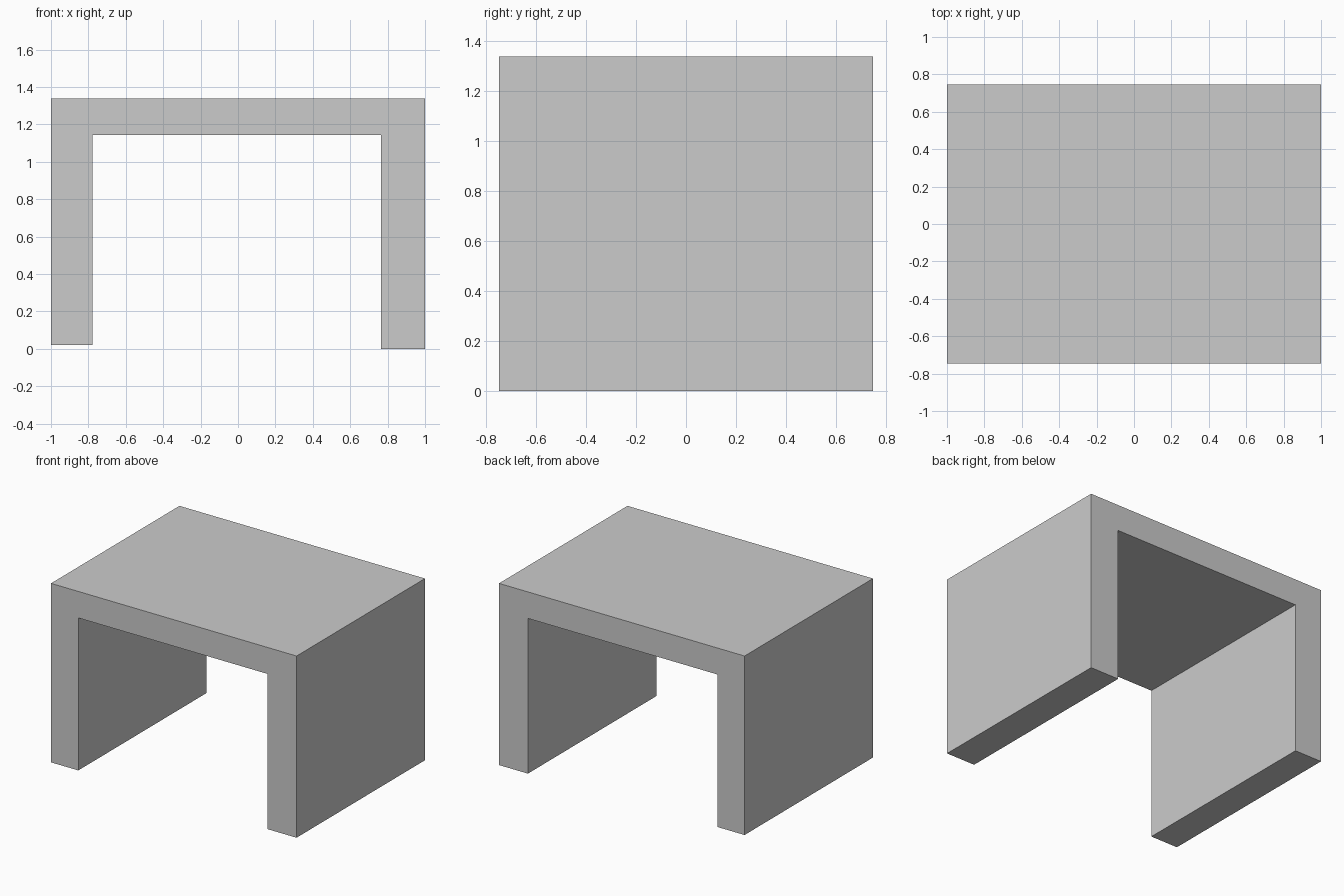
import bpy, bmesh

if "Cube" in bpy.data.objects:
    bpy.data.objects.remove(bpy.data.objects["Cube"])

DEPTH = 1.494

# Front outline: thick top with two slightly unequal legs
profile = [(-1, 0.02), (-0.778, 0.02), (-0.778, 1.143), (0.765, 1.143),
           (0.765, 0), (1, 0), (1, 1.338), (-1, 1.338)]

# Extrude the outline from front to back
bm = bmesh.new()
front = bm.faces.new([bm.verts.new((x, -DEPTH / 2, z)) for x, z in profile])
result = bmesh.ops.extrude_face_region(bm, geom=[front], use_keep_orig=True)
back_verts = [g for g in result["geom"] if isinstance(g, bmesh.types.BMVert)]
bmesh.ops.translate(bm, verts=back_verts, vec=(0, DEPTH, 0))
bmesh.ops.recalc_face_normals(bm, faces=bm.faces[:])

mesh = bpy.data.meshes.new("table_body")
bm.to_mesh(mesh)
bm.free()
bpy.context.collection.objects.link(bpy.data.objects.new("table_body", mesh))
